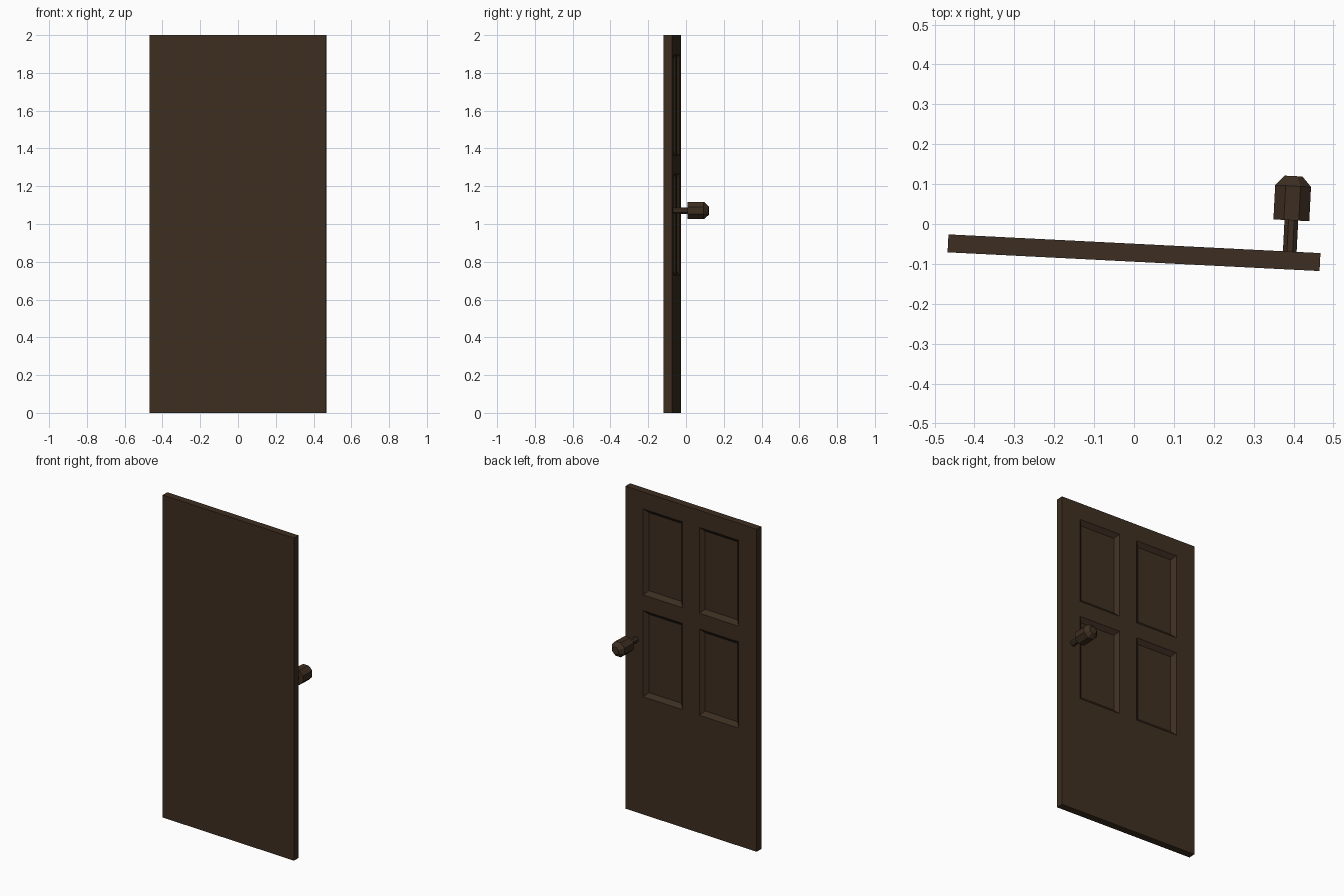
import bpy, bmesh
from math import radians, pi, cos, sin
from mathutils import Matrix

if "Cube" in bpy.data.objects:
    bpy.data.objects.remove(bpy.data.objects["Cube"])

# The whole door stands slightly ajar: shared placement for every part
PLACE = Matrix.Translation((0, -0.072, 0)) @ Matrix.Rotation(radians(-2.88), 4, 'Z')
HALF_T = 0.0225

wood = bpy.data.materials.new("dark_wood")
wood.diffuse_color = (0.047, 0.027, 0.015, 1)
wood.use_nodes = True
wood.node_tree.nodes["Principled BSDF"].inputs["Base Color"].default_value = wood.diffuse_color


def finish(bm, name):
    bmesh.ops.recalc_face_normals(bm, faces=bm.faces[:])
    bm.transform(PLACE)
    mesh = bpy.data.meshes.new(name)
    bm.to_mesh(mesh)
    bm.free()
    mesh.materials.append(wood)
    ob = bpy.data.objects.new(name, mesh)
    bpy.context.collection.objects.link(ob)
    return ob


# Door leaf: back face as a grid, extruded to a flat front
xs = [-0.467, -0.34, -0.06, 0.06, 0.34, 0.467]
zs = [0, 0.73, 1.265, 1.362, 1.895, 2]
bm = bmesh.new()
grid = [[bm.verts.new((x, HALF_T, z)) for z in zs] for x in xs]
panels = []
for i in range(5):
    for j in range(5):
        f = bm.faces.new((grid[i][j], grid[i][j + 1], grid[i + 1][j + 1], grid[i + 1][j]))
        if i in (1, 3) and j in (1, 3):
            panels.append(f)
rim = [e for e in bm.edges if e.is_boundary]
new = bmesh.ops.extrude_edge_only(bm, edges=rim)["geom"]
bmesh.ops.translate(bm, vec=(0, -2 * HALF_T, 0),
                    verts=[g for g in new if isinstance(g, bmesh.types.BMVert)])
bmesh.ops.contextual_create(bm, geom=[e for e in bm.edges if e.is_boundary])
bmesh.ops.recalc_face_normals(bm, faces=bm.faces[:])

# Four recessed panels with sloped borders
bmesh.ops.inset_individual(bm, faces=panels, thickness=0.035, depth=-0.022)
finish(bm, "door_leaf")


def octagon_lathe(name, profile, x=0.39, z=1.071):
    """Eight-sided solid along y from (y, apothem) pairs, flat side up."""
    bm = bmesh.new()
    rings = []
    for y, a in profile:
        r = a / cos(pi / 8)
        rings.append([bm.verts.new((x + r * cos(pi / 8 + k * pi / 4), y,
                                    z + r * sin(pi / 8 + k * pi / 4))) for k in range(8)])
    for a, b in zip(rings, rings[1:]):
        for k in range(8):
            n = (k + 1) % 8
            bm.faces.new((a[k], a[n], b[n], b[k]))
    bm.faces.new(rings[0])
    bm.faces.new(rings[-1])
    return finish(bm, name)


# Knob and its stem
octagon_lathe("knob_stem", [(HALF_T - 0.005, 0.0172), (0.105, 0.0172)])
octagon_lathe("door_knob", [(0.101, 0.045), (0.187, 0.045), (0.212, 0.0225)])
